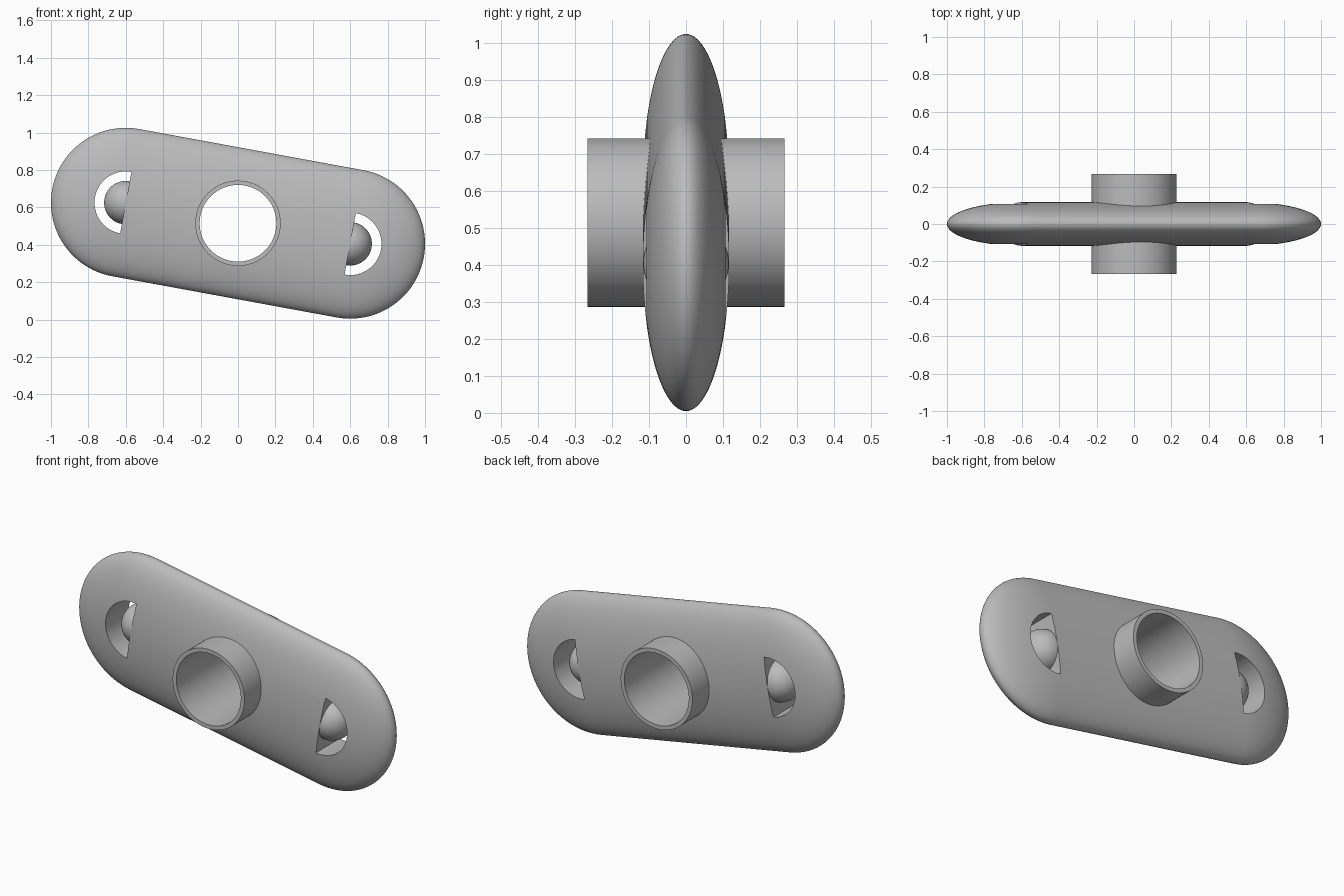
import bpy, bmesh, math
from mathutils import Matrix, Vector

if "Cube" in bpy.data.objects:
    bpy.data.objects.remove(bpy.data.objects["Cube"])

HALF = 0.61          # distance from the middle to each end centre
RADIUS = 0.4         # end radius seen from the front
THICK = 0.117        # half thickness
TILT = Matrix.Translation((0, 0, 0.515)) @ Matrix.Rotation(math.radians(10.4), 4, "Y")
TO_Y = Matrix.Rotation(math.pi / 2, 4, "X")

grey = bpy.data.materials.new("plain grey")
grey.use_nodes = True
colour = (0.5, 0.5, 0.5, 1)
grey.diffuse_color = colour
grey.node_tree.nodes["Principled BSDF"].inputs["Base Color"].default_value = colour


def finish(name, bm):
    """Turn a bmesh into a tilted object."""
    bmesh.ops.recalc_face_normals(bm, faces=bm.faces)
    mesh = bpy.data.meshes.new(name)
    bm.to_mesh(mesh)
    bm.free()
    mesh.transform(TILT)
    mesh.materials.append(grey)
    obj = bpy.data.objects.new(name, mesh)
    bpy.context.collection.objects.link(obj)
    return obj


def smooth(obj):
    bpy.ops.object.select_all(action="DESELECT")
    obj.select_set(True)
    bpy.context.view_layer.objects.active = obj
    bpy.ops.object.shade_smooth_by_angle(angle=math.radians(30))


def cylinder(radius, depth, x=0):
    bm = bmesh.new()
    bmesh.ops.create_cone(bm, cap_ends=True, segments=96, radius1=radius, radius2=radius,
                          depth=depth, matrix=Matrix.Translation((x, 0, 0)) @ TO_Y)
    return bm


def cut(target, cutter):
    cutter.hide_render = True
    mod = target.modifiers.new("cut", "BOOLEAN")
    mod.operation = "DIFFERENCE"
    mod.solver = "EXACT"
    mod.object = cutter
    bpy.context.view_layer.objects.active = target
    bpy.ops.object.modifier_apply(modifier=mod.name)
    bpy.data.objects.remove(cutter)


# Body: an ellipsoid split at its waist and stretched into a long rounded bar
bm = bmesh.new()
bmesh.ops.create_uvsphere(bm, u_segments=96, v_segments=48, radius=RADIUS,
                          matrix=Matrix.Rotation(math.pi / 2, 4, "Y"))
waist = [e for e in bm.edges if all(abs(v.co.x) < 1e-4 for v in e.verts)]
right_side = [f for f in bm.faces if f.calc_center_median().x > 0]
rim = bmesh.ops.extrude_face_region(bm, geom=right_side)
moved = [g for g in rim["geom"] if isinstance(g, bmesh.types.BMVert)]
bmesh.ops.delete(bm, geom=[f for f in right_side if f.is_valid], context="FACES")
moved_set = set(moved)
for v in bm.verts:
    v.co.y *= THICK / RADIUS
    v.co.x += HALF if v in moved_set else -HALF
body = finish("body", bm)

# Round bore and two half-round windows
cut(body, finish("bore_cutter", cylinder(0.216, 1)))
for side in (-1, 1):
    bm = cylinder(0.167, 1, side * HALF)
    geom = bm.verts[:] + bm.edges[:] + bm.faces[:]
    sliced = bmesh.ops.bisect_plane(bm, geom=geom, plane_co=(side * HALF, 0, 0),
                                    plane_no=(-side, 0, 0), clear_outer=True)
    bmesh.ops.holes_fill(bm, edges=[e for e in bm.edges if e.is_boundary])
    cut(body, finish("window_cutter", bm))
smooth(body)

# Balls resting in the windows
for side, name in ((-1, "right_ball"), (1, "left_ball")):
    bm = bmesh.new()
    bmesh.ops.create_uvsphere(bm, u_segments=48, v_segments=24, radius=THICK - 0.001,
                              matrix=Matrix.Translation((side * HALF, 0, 0)))
    smooth(finish(name, bm))

# Open tube through the middle, spun from a rectangular profile
bm = bmesh.new()
corners = [bm.verts.new((r, y, 0)) for r, y in
           ((0.205, -0.267), (0.228, -0.267), (0.228, 0.267), (0.205, 0.267))]
ring = [bm.edges.new((corners[i], corners[(i + 1) % 4])) for i in range(4)]
bmesh.ops.spin(bm, geom=corners + ring, axis=(0, 1, 0), cent=(0, 0, 0),
               angle=math.tau, steps=96)
bmesh.ops.remove_doubles(bm, verts=bm.verts, dist=1e-4)
smooth(finish("tube", bm))
